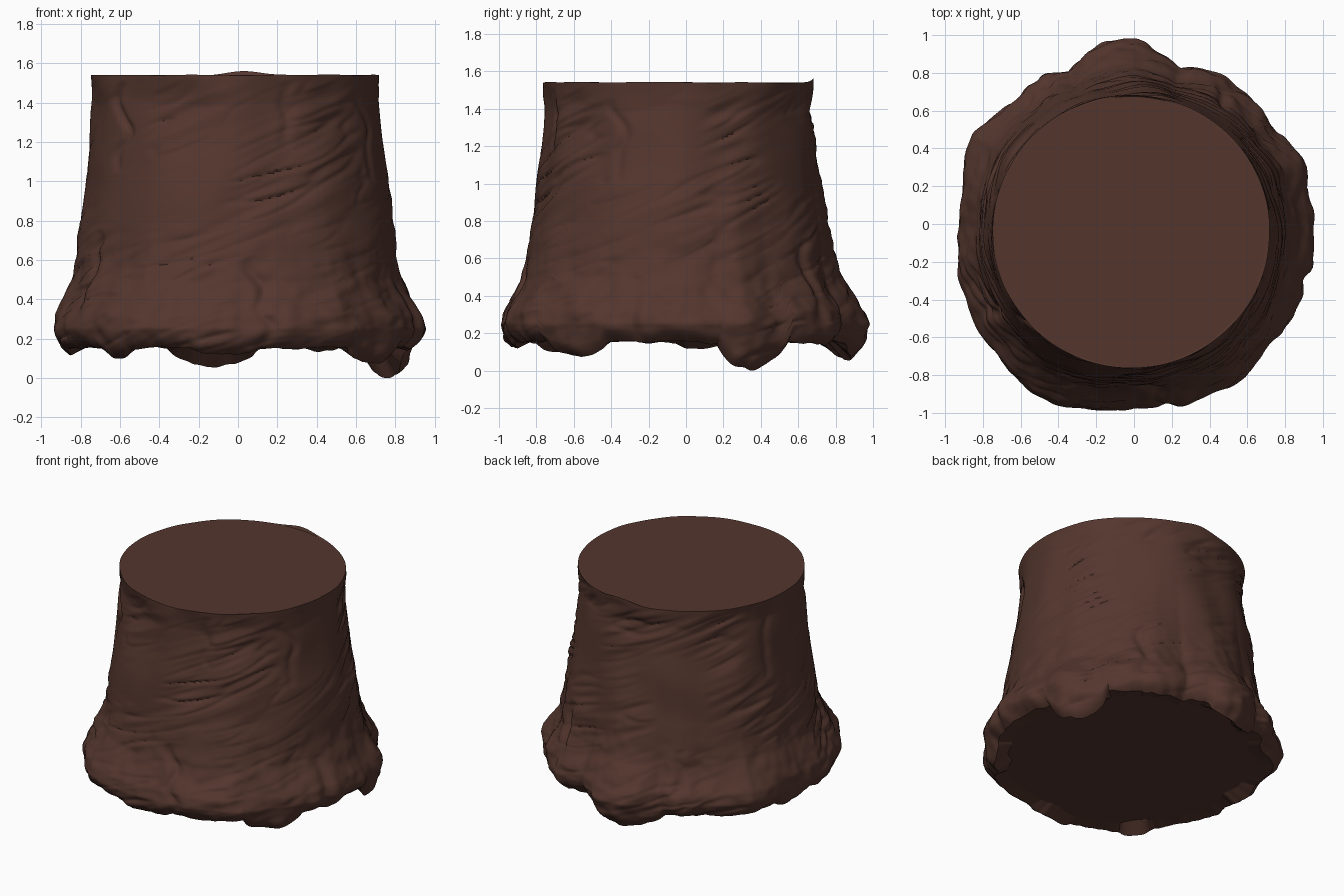
import bpy, bmesh, math
from mathutils import Vector, noise

if "Cube" in bpy.data.objects:
    bpy.data.objects.remove(bpy.data.objects["Cube"])

N, ROWS = 320, 130
TOP = 1.54
CX, CY = -0.015, -0.04          # centre of the cut top

bark = bpy.data.materials.new("dark brown bark")
bark.diffuse_color = (0.088, 0.037, 0.027, 1)
bark.use_nodes = True
bark.node_tree.nodes["Principled BSDF"].inputs["Base Color"].default_value = bark.diffuse_color

# outline of the flared root base, seen from above
OUTLINE = [(.945, -.1), (.915, .2), (.905, .35), (.77, .5), (.63, .68), (.45, .81),
           (.25, .83), (.12, .93), (0, .99), (-.1, .99), (-.25, .92), (-.35, .82),
           (-.5, .8), (-.6, .68), (-.72, .6), (-.86, .48), (-.9, .3), (-.925, 0),
           (-.945, -.23), (-.86, -.47), (-.72, -.7), (-.55, -.9), (-.4, -.97),
           (0, -.985), (.3, -.95), (.55, -.85), (.7, -.68), (.85, -.48), (.94, -.25)]
POLAR = sorted((math.atan2(y - CY, x - CX) % math.tau, math.hypot(x - CX, y - CY)) for x, y in OUTLINE)
POLAR = [(POLAR[-1][0] - math.tau, POLAR[-1][1])] + POLAR + [(POLAR[0][0] + math.tau, POLAR[0][1])]

# how far the side has spread from the cut top to the root outline, by height
FLARE = [(0, .74), (.08, .8), (.15, .9), (.25, 1), (.32, .93), (.4, .74), (.5, .52),
         (.6, .41), (.8, .27), (1.0, .16), (1.2, .03), (1.4, -.06), (1.54, 0), (2, 0)]

# root lobes hanging below the base: angle, half width, depth
LOBES = [(27, .23, .155), (-38, .22, .08), (98, .26, .09), (-132, .12, .05),
         (-93, .2, .035), (172, .15, .03), (60, .1, .02)]
# long vertical cracks: angle, low z, high z, depth
CRACKS = [(-82, .15, .62, .025), (-142, 1.05, 1.5, .025), (-68, 1.15, 1.5, .012),
          (-25, 1.0, 1.45, .015), (-150, .3, .75, .025), (55, .25, .7, .025),
          (120, .2, .6, .025), (165, 1.0, 1.45, .015), (-15, .15, .5, .02)]


def lerp_table(table, v):
    for (a, p), (b, q) in zip(table, table[1:]):
        if a <= v <= b:
            return p + (q - p) * (v - a) / (b - a)
    return table[0][1] if v < table[0][0] else table[-1][1]


def wrap(d):
    return (d + math.pi) % math.tau - math.pi


def ring_noise(a, z, f, fz, seed):
    return noise.noise(Vector((math.cos(a) * f + seed, math.sin(a) * f, z * fz + seed)))


def bottom(a):
    z = .153 + .02 * ring_noise(a, 0, 5, 1, 3.3) + .012 * ring_noise(a, 0, 14, 1, 7.1)
    z = min(z, .165)
    drop = 0
    for deg, width, depth in LOBES:
        d = wrap(a - math.radians(deg)) / width
        if abs(d) < 1:
            drop = max(drop, depth * (1 - d * d) ** .6)
    return max(0, z - drop)


def radius(a, z):
    top = .735 - .012 * math.sin(a) ** 2
    base = lerp_table(POLAR, a)
    low = max(0, min(1, (.75 - z) / .4))                # root zone
    shift = .07 * ring_noise(a, 0, 2.5, 1, 9.2) * max(0, min(1, (z - .25) / .2))
    r = top + (base - top) * lerp_table(FLARE, z + shift)
    fade = min(1, (TOP - z) / .1)
    # soft swelling, slanted bark folds and fine creases
    r += fade * (1 - .6 * low) * .018 * ring_noise(a, z, 3, 3, 1.7)
    r += low * (.022 * ring_noise(a, z, 6, 7, 4.4) + .010 * ring_noise(a, z, 13, 14, 2.9) - .006)
    t = a - 3 * z
    patch = max(0, .35 + 1.2 * ring_noise(a, z, 2, 2, 12.5))
    r += fade * patch * .018 * ring_noise(t, z, 4.5, 5, 5.9)
    r += fade * patch * .008 * ring_noise(t, z, 9, 9, 8.3)
    crease = ring_noise(t, z, 3.5, 5, 2.2)
    r -= fade * patch * .014 * math.exp(-(crease / .09) ** 2)
    # vertical cracks that wander
    for deg, lo, hi, depth in CRACKS:
        if lo < z < hi:
            mid = math.radians(deg) + .13 * noise.noise(Vector((z * 6, deg, 0)))
            d = wrap(a - mid) / .04
            r -= depth * math.sin(math.pi * (z - lo) / (hi - lo)) ** .5 * math.exp(-d * d)
    return r


def make(name, rings, cap=None):
    bm = bmesh.new()
    loops = [[bm.verts.new(p) for p in ring] for ring in rings]
    for A, B in zip(loops, loops[1:]):
        for i in range(N):
            j = (i + 1) % N
            bm.faces.new((A[i], A[j], B[j], B[i]))
    if cap is not None:
        c = bm.verts.new(cap)
        for i in range(N):
            bm.faces.new((loops[-1][i], loops[-1][(i + 1) % N], c))
    me = bpy.data.meshes.new(name)
    bm.to_mesh(me)
    bm.free()
    me.materials.append(bark)
    ob = bpy.data.objects.new(name, me)
    bpy.context.collection.objects.link(ob)
    return ob


def place(a, r, z):
    x, y = CX + r * math.cos(a), CY + r * math.sin(a)
    return (x, max(-1, min(1, y)), z)


ANGLES = [math.tau * i / N for i in range(N)]
floor = [bottom(a) for a in ANGLES]


def top_z(a):                                           # slightly chipped rim
    return TOP + .022 * math.exp(-(wrap(a - 1.5) / .16) ** 2) + .005 * ring_noise(a, 0, 4, 1, 6.6)


# bark side, rounded under at the root edge
rings = []
for k in range(ROWS + 1):
    s = (k / ROWS) ** 1.15
    ring = []
    for a, zb in zip(ANGLES, floor):
        z = zb + (top_z(a) - zb) * s
        curl = max(0, 1 - (z - zb) / .07)
        ring.append(place(a, radius(a, min(z, TOP)) - .04 * curl ** 2, z))
    rings.append(ring)
trunk = make("trunk", rings)

# flat cut top
cut_top = make("cut_top", [rings[-1], [place(a, .715, TOP) for a in ANGLES]], (CX, CY, TOP))

# inner lip of the roots and the flat underside
lip = [place(a, radius(a, zb) - .13, .163) for a, zb in zip(ANGLES, floor)]
under = make("underside", [[p for p in reversed(r)] for r in (rings[0], lip)], (CX, CY, .163))

# smooth bark, flat cuts
for ob in (trunk,):
    ob.select_set(True)
    bpy.context.view_layer.objects.active = ob
    bpy.ops.object.shade_smooth_by_angle(angle=math.radians(50))
